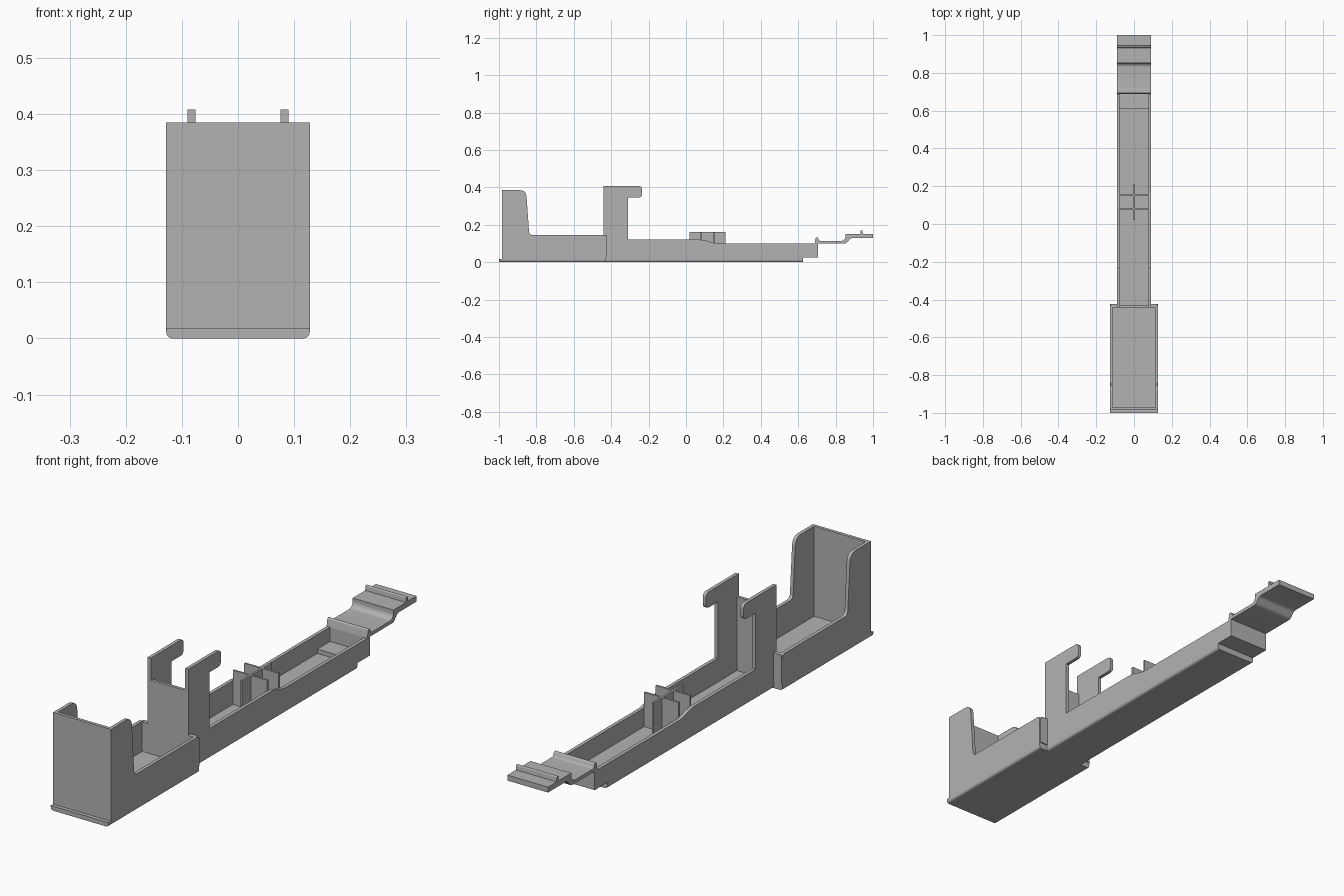
import bpy, bmesh, math
from mathutils import Vector

cube = bpy.data.objects.get("Cube")
if cube:
    bpy.data.objects.remove(cube, do_unlink=True)

GREY = (0.45, 0.45, 0.45, 1)
mat = bpy.data.materials.new("light grey plastic")
mat.use_nodes = True
mat.diffuse_color = GREY
mat.node_tree.nodes["Principled BSDF"].inputs["Base Color"].default_value = GREY


def rounded(points, steps=5):
    """Replace each (u, v, radius) corner with a soft curve."""
    out = []
    for i, p in enumerate(points):
        c = Vector(p[:2])
        if len(p) < 3:
            out.append(c)
            continue
        a = c + (Vector(points[i - 1][:2]) - c).normalized() * p[2]
        b = c + (Vector(points[(i + 1) % len(points)][:2]) - c).normalized() * p[2]
        for s in range(steps + 1):
            t = s / steps
            out.append(a * (1 - t) ** 2 + c * 2 * t * (1 - t) + b * t * t)
    return out


def prism(name, points, start, end, axis="x"):
    """Extrude a profile: (y, z) along x, or (x, z) along y."""
    bm = bmesh.new()
    verts = [bm.verts.new((start, u, v) if axis == "x" else (u, start, v))
             for u, v in rounded(points)]
    face = bm.faces.new(verts)
    ext = bmesh.ops.extrude_face_region(bm, geom=[face])
    move = Vector((end - start, 0, 0) if axis == "x" else (0, end - start, 0))
    bmesh.ops.translate(bm, vec=move,
                        verts=[g for g in ext["geom"] if isinstance(g, bmesh.types.BMVert)])
    bmesh.ops.recalc_face_normals(bm, faces=bm.faces)
    mesh = bpy.data.meshes.new(name)
    bm.to_mesh(mesh)
    bm.free()
    mesh.materials.append(mat)
    obj = bpy.data.objects.new(name, mesh)
    bpy.context.collection.objects.link(obj)
    bpy.ops.object.select_all(action="DESELECT")
    obj.select_set(True)
    bpy.context.view_layer.objects.active = obj
    bpy.ops.object.shade_smooth_by_angle(angle=math.radians(35))
    return obj


def box(name, x, y, z):
    return prism(name, [(y[0], z[0]), (y[1], z[0]), (y[1], z[1]), (y[0], z[1])], *x)


def floor(name, half, y, top):
    """Floor slab with softened lower edges."""
    return prism(name, [(-half, 0, 0.013), (half, 0, 0.013), (half, top), (-half, top)],
                 *y, axis="y")


WIDE, NARROW, WALL, FLOOR = 0.128, 0.09, 0.014, 0.025

# Wide front holder
floor("holder_floor", WIDE, (-0.985, -0.428), FLOOR)
floor("holder_front_lip", WIDE, (-1.0, -0.985), 0.018)
box("holder_front_wall", (-WIDE, WIDE), (-0.985, -0.972), (0.018, 0.385))
holder_side = [(-0.985, FLOOR), (-0.428, FLOOR), (-0.428, 0.145, 0.015),
               (-0.838, 0.145, 0.02), (-0.855, 0.385, 0.035), (-0.985, 0.385)]

# Long narrow tray wall with its upright hook
tray_side = [(-0.442, FLOOR), (0.705, FLOOR), (0.705, 0.1), (0.16, 0.1, 0.02),
             (0.09, 0.12, 0.02), (-0.31, 0.12), (-0.31, 0.345),
             (-0.235, 0.345, 0.02), (-0.235, 0.408, 0.02), (-0.442, 0.408)]

for side, s in (("left", 1), ("right", -1)):
    prism(side + "_holder_wall", holder_side, s * (WIDE - WALL), s * WIDE)
    prism(side + "_tray_wall_and_hook", tray_side, s * (NARROW - WALL), s * NARROW)
    # Chamfered shoulder closing the step between the two widths
    prism(side + "_shoulder",
          [(s * NARROW, FLOOR), (s * (WIDE - 0.002), FLOOR),
           (s * (WIDE - 0.002), 0.143, 0.012), (s * NARROW, 0.143)],
          -0.442, -0.424, axis="y")

# Narrow tray floor, end walls and raised end step
floor("tray_floor", NARROW, (-0.428, 0.625), FLOOR)
box("tray_end_step", (-NARROW + WALL, NARROW - WALL), (0.61, 0.69), (FLOOR, 0.042))
box("tray_front_wall", (-NARROW + WALL, NARROW - WALL), (-0.442, -0.43), (FLOOR, 0.32))
box("tray_end_wall", (-NARROW + WALL, NARROW - WALL), (0.69, 0.705), (FLOOR, 0.1))

# Crossed ribs
box("long_rib", (-0.004, 0.004), (0.02, 0.21), (FLOOR, 0.162))
for name, y in (("front", 0.08), ("rear", 0.152)):
    box(name + "_cross_rib", (-NARROW + WALL, NARROW - WALL), (y - 0.004, y + 0.004),
        (FLOOR, 0.162))

# Stepped rear latch tab
prism("latch_tab", [(0.688, 0.1), (0.855, 0.1, 0.01), (0.88, 0.128, 0.01), (1.0, 0.128),
                    (1.0, 0.15), (0.853, 0.15), (0.853, 0.128, 0.01), (0.84, 0.114, 0.01),
                    (0.712, 0.114, 0.006), (0.705, 0.132, 0.005), (0.694, 0.132, 0.005)],
      -NARROW, NARROW)
prism("latch_ridge", [(0.932, 0.15), (0.946, 0.15), (0.944, 0.17, 0.004),
                      (0.934, 0.17, 0.004)], -NARROW, NARROW)
